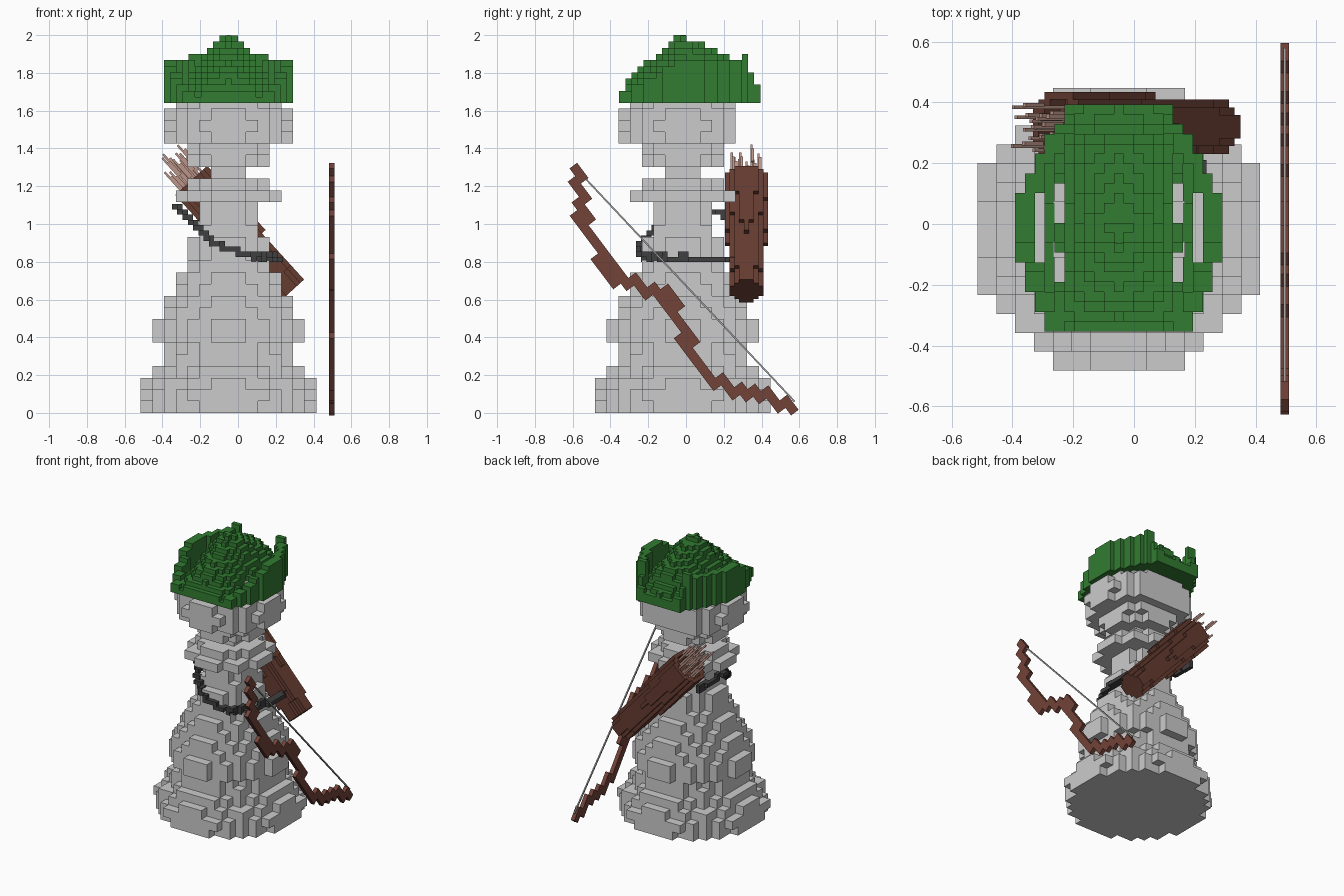
import bpy, bmesh, math, random
from mathutils import Matrix, Vector

if "Cube" in bpy.data.objects:
    bpy.data.objects.remove(bpy.data.objects["Cube"])

random.seed(4)


def material(name, rgb):
    m = bpy.data.materials.new(name)
    m.diffuse_color = (*rgb, 1)
    m.use_nodes = True
    m.node_tree.nodes["Principled BSDF"].inputs["Base Color"].default_value = m.diffuse_color
    return m


GREEN = material("hat green", (0.032, 0.2, 0.032))
BROWN = material("wood brown", (0.17, 0.055, 0.04))
LEATHER = material("leather brown", (0.13, 0.045, 0.03))
SHAFT = material("arrow tan", (0.50, 0.30, 0.25))
DARK = material("strap dark", (0.05, 0.05, 0.05))
STRING = material("string grey", (0.35, 0.35, 0.35))


def finish(name, bm, mat=None, matrix=None):
    me = bpy.data.meshes.new(name)
    bm.to_mesh(me)
    bm.free()
    ob = bpy.data.objects.new(name, me)
    bpy.context.collection.objects.link(ob)
    if mat:
        me.materials.append(mat)
    if matrix:
        ob.matrix_world = matrix
    return ob


def voxels(name, cells, size, mat=None, matrix=None):
    """Outer faces of a set of integer cells, each centred on index * size."""
    cells = set(cells)
    bm = bmesh.new()
    verts = {}

    def vert(p):
        if p not in verts:
            verts[p] = bm.verts.new([(c / 2) * s for c, s in zip(p, size)])
        return verts[p]

    for c in cells:
        for ax in range(3):
            u, v = (ax + 1) % 3, (ax + 2) % 3
            for sgn in (-1, 1):
                n = list(c)
                n[ax] += sgn
                if tuple(n) in cells:
                    continue
                loop = []
                for a, b in ((-1, -1), (1, -1), (1, 1), (-1, 1))[::sgn]:
                    p = [2 * q for q in c]
                    p[ax] += sgn
                    p[u] += a
                    p[v] += b
                    loop.append(vert(tuple(p)))
                bm.faces.new(loop)
    return finish(name, bm, mat, matrix)


def lerp(table, t):
    for (a, va), (b, vb) in zip(table, table[1:]):
        if t <= b:
            return va + (vb - va) * max(0, t - a) / (b - a)
    return table[-1][1]


def path_distance(p, path):
    best = 9
    for a, b in zip(path, path[1:]):
        d = b - a
        t = min(1, max(0, (p - a).dot(d) / d.length_squared))
        best = min(best, (p - a - d * t).length)
    return best


def rod(bm, a, b, w):
    d = b - a
    m = (Matrix.Translation((a + b) / 2) @ d.to_track_quat('Z', 'Y').to_matrix().to_4x4()
         @ Matrix.Diagonal((w, w, d.length, 1)))
    bmesh.ops.create_cube(bm, size=1, matrix=m)


# Pawn body: one disc radius (in cells) per layer, bottom to top
S = 0.062
RADII = [7.6, 7.65, 7.2, 6.4, 5.7, 5.6, 6.3, 6.2, 5.7, 5.3, 4.6, 4.3, 3.7, 3.5,
         3.2, 2.9, 2.5, 2.5, 4.3, 3.3, 1.5, 3.3, 3.9, 5.2, 5.6, 5.3, 4.5, 3.3]
body = [(i, j, k) for k, r in enumerate(RADII) for i in range(-8, 9) for j in range(-8, 9)
        if math.hypot(i, j) < r and not (k > 20 and j > 4)]
voxels("pawn_body", body, (S, S, S), None, Matrix.Translation((-0.05, -0.017, S / 2)))

# Hat: ridged crown with upturned side brims in an egg-shaped outline
H = 0.0325
OUTLINE = [(-.355, .225), (-.3, .25), (-.2, .30), (-.1, .335), (.05, .335), (.14, .31),
           (.2, .285), (.25, .255), (.3, .22), (.35, .19), (.395, .15)]
RIDGE = [(-.355, 1.70), (-.31, 1.75), (-.24, 1.83), (-.17, 1.88), (-.08, 1.95), (-.03, 2.0),
         (.05, 1.97), (.1, 1.94), (.2, 1.90), (.26, 1.86), (.31, 1.78), (.36, 1.73), (.4, 1.72)]
BRIM = [(-.36, 1.69), (-.17, 1.78), (-.05, 1.87), (.05, 1.88), (.2, 1.85), (.30, 1.88),
        (.335, 1.88), (.35, 1.74), (.4, 1.73)]
hat = []
for i in range(-11, 12):
    for j in range(-11, 12):
        x, y = abs(i) * H, 0.02 + j * H
        w = lerp(OUTLINE, y)
        if x > w:
            continue
        ridge = lerp(RIDGE, y)
        wc = min(0.25, w)
        top = 1.64 + (ridge - 1.64) * max(0.08, 1 - (x / (wc + 0.02)) ** 1.7)
        if x > w - 0.062 and (y > -0.25 or x > 0.1) and (x > 0.1 or y > 0.34):
            top = max(top, lerp(BRIM, y))
        slit = abs(i) == 6 and (-0.18 < y < -0.1 or 0.0 < y < 0.14)
        if not slit:
            hat += [(i, j, k) for k in range(11) if k == 0 or 1.64 + (k + .5) * H < top]
# little hooked tips at the back of each brim
hat += [(s * i, 9, k) for s in (-1, 1) for i in (5, 6) for k in (6, 7)]
voxels("hat", hat, (H, H, H), GREEN, Matrix.Translation((-0.05, 0.02, 1.64 + H / 2)))
voxels("hat_peak", [(0, 0, 0), (0, 1, 0)], (0.02, H, 0.06), GREEN,
       Matrix.Translation((-0.05, -0.05, 1.97)))

# Quiver: tapered tube slung diagonally across the back, open at the top
Q = 0.0255
LEN = 0.81
tilt = (Matrix.Translation((0.275, 0.32, 0.655))
        @ Matrix.Rotation(-math.atan2(0.545, 0.6), 4, 'Y'))
quiver = []
for k in range(int(LEN / Q)):
    t = k * Q / LEN
    r = 0.088 + 0.035 * t
    for i in range(-6, 7):
        for j in range(-6, 7):
            d = math.hypot(i, j) * Q
            if d < r and not (t > 0.86 and d < r - 0.03):
                quiver.append((i, j, k))
voxels("quiver", quiver, (Q, Q, Q), LEATHER, tilt)

# Arrows: thin shafts with a split nock, standing out of the quiver
bm = bmesh.new()
for n in range(11):
    a = n * 2.4
    r = 0.027 * math.sqrt(n)
    p = Vector((r * math.cos(a), r * math.sin(a), 0.6))
    tip = p + Vector((0, 0, random.uniform(0.28, 0.39)))
    rod(bm, p, tip, 0.012)
    side = Vector((0.013, 0.008, 0))
    rod(bm, tip + side - Vector((0, 0, 0.13)), tip + side - Vector((0, 0, 0.04)), 0.014)
finish("arrows", bm, SHAFT, tilt)

# Strap: thin blocky band wrapped over the chest
T = 0.028
STRAP = [Vector(p) for p in (
    (-.27, .25, 1.05), (-.31, .13, 1.06), (-.32, .03, 1.10), (-.27, -.08, 1.03),
    (-.2, -.17, .96), (-.1, -.235, .89), (0, -.245, .85), (.1, -.22, .83),
    (.18, -.1, .82), (.21, .05, .82), (.2, .26, .81))]
strap = [(i, j, k) for i in range(-13, 10) for j in range(-10, 11) for k in range(27, 42)
         if path_distance(Vector((i, j, k)) * T, STRAP) < 0.021]
voxels("strap", strap, (T, T, T), DARK)

# Bow: recurve limbs, blocks lying on a tilted grid in the side plane
BOW = [(-.575, 1.27), (-.55, 1.05), (-.49, .92), (-.44, .80), (-.375, .72), (-.3, .695),
       (-.19, .64), (-.1, .625), (-.03, .49), (.02, .335), (.1, .22), (.19, .15),
       (.28, .12), (.41, .085), (.56, .045)]
B = 0.05
turn = Matrix.Translation((0.496, 0, 0.6)) @ Matrix.Rotation(math.radians(37), 4, 'X')
path = [turn.inverted() @ Vector((0.496, y, z)) for y, z in BOW]
bow = [(0, j, k) for j in range(-20, 21) for k in range(-20, 21)
       if path_distance(Vector((0, j * B, k * B)), path) < 0.034]
voxels("bow", bow, (0.029, B, B), BROWN, turn)

# Bowstring
bm = bmesh.new()
rod(bm, Vector((0.496, -0.555, 1.265)), Vector((0.496, 0.575, 0.06)), 0.009)
finish("bowstring", bm, STRING)
